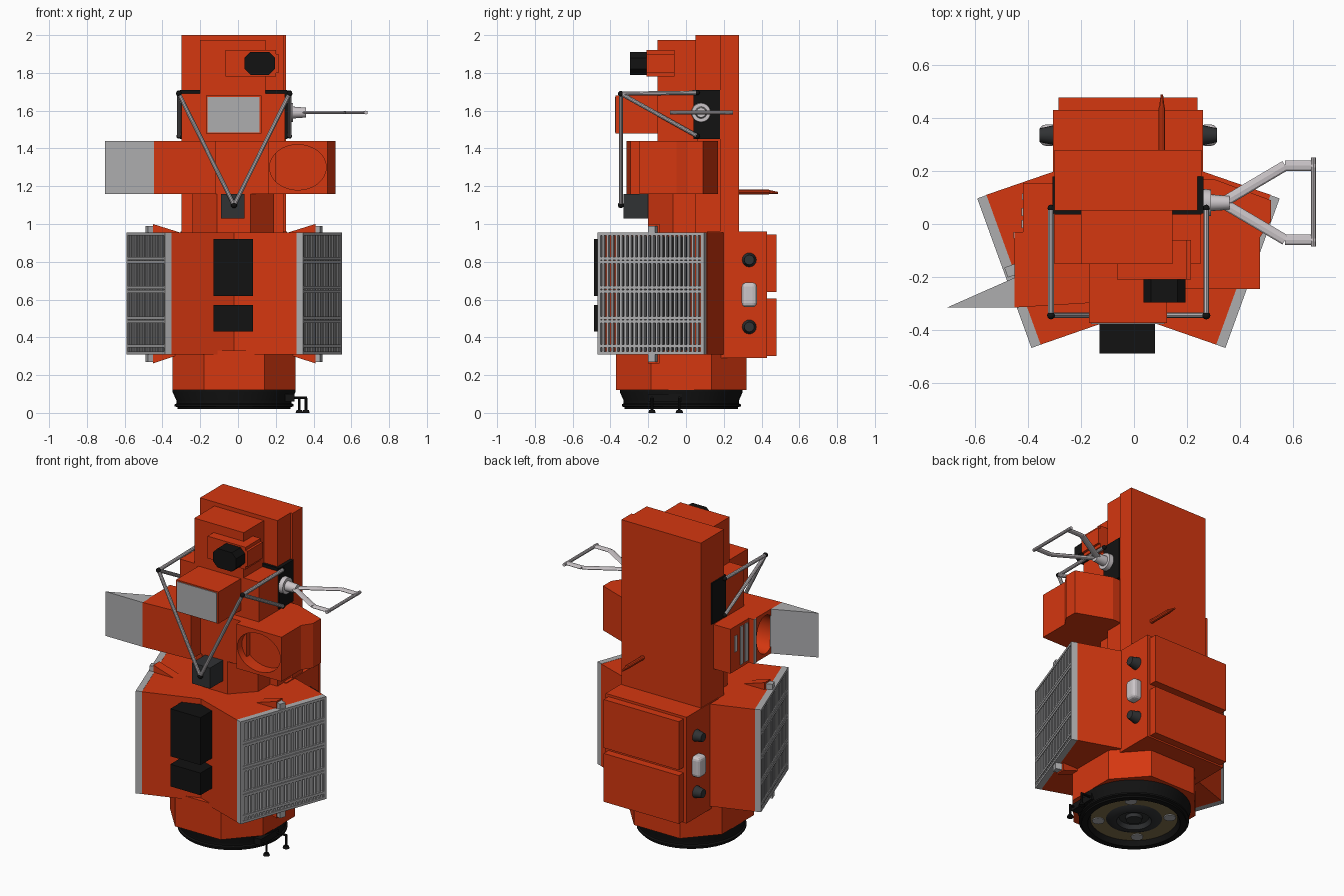
import bpy, bmesh, math
from mathutils import Matrix, Vector

if "Cube" in bpy.data.objects:
    bpy.data.objects.remove(bpy.data.objects["Cube"])

CX, CY = -0.021, -0.025          # symmetry centre of the lower body


def mat(name, r, g, b):
    m = bpy.data.materials.new(name)
    m.diffuse_color = (r, g, b, 1)
    m.use_nodes = True
    m.node_tree.nodes["Principled BSDF"].inputs["Base Color"].default_value = m.diffuse_color
    return m


ORANGE = mat("orange", 0.66, 0.038, 0.005)
GREY = mat("panel grey", 0.42, 0.42, 0.43)
LIGHT = mat("light metal", 0.60, 0.56, 0.58)
BLACK = mat("black", 0.006, 0.006, 0.006)
DARK = mat("dark grey", 0.03, 0.032, 0.034)
TAN = mat("tan", 0.22, 0.16, 0.07)


def finish(name, bm, m, smooth=False):
    bmesh.ops.recalc_face_normals(bm, faces=bm.faces)
    me = bpy.data.meshes.new(name)
    bm.to_mesh(me)
    bm.free()
    me.materials.append(m)
    ob = bpy.data.objects.new(name, me)
    bpy.context.collection.objects.link(ob)
    if smooth:
        bpy.context.view_layer.objects.active = ob
        ob.select_set(True)
        bpy.ops.object.shade_smooth_by_angle(angle=math.radians(35))
        ob.select_set(False)
    return ob


def boxes(name, items, m, M=Matrix()):
    bm = bmesh.new()
    for x0, x1, y0, y1, z0, z1 in items:
        S = Matrix.Translation(((x0 + x1) / 2, (y0 + y1) / 2, (z0 + z1) / 2)) @ \
            Matrix.Diagonal((x1 - x0, y1 - y0, z1 - z0, 1))
        bmesh.ops.create_cube(bm, size=1, matrix=M @ S)
    return finish(name, bm, m)


def box(name, x0, x1, y0, y1, z0, z1, m):
    return boxes(name, [(x0, x1, y0, y1, z0, z1)], m)


def prism(name, pts, z0, z1, m):
    bm = bmesh.new()
    f = bm.faces.new([bm.verts.new((x, y, z0)) for x, y in pts])
    r = bmesh.ops.extrude_face_region(bm, geom=[f])
    bmesh.ops.translate(bm, vec=(0, 0, z1 - z0),
                        verts=[v for v in r["geom"] if isinstance(v, bmesh.types.BMVert)])
    return finish(name, bm, m)


def cyl(name, a, b, r0, r1, m, n=16):
    a, b = Vector(a), Vector(b)
    bm = bmesh.new()
    R = (b - a).to_track_quat('Z', 'Y').to_matrix().to_4x4()
    bmesh.ops.create_cone(bm, cap_ends=True, segments=n, radius1=r0, radius2=r1,
                          depth=(b - a).length, matrix=Matrix.Translation((a + b) / 2) @ R)
    return finish(name, bm, m, True)


def ball(name, c, s, m, n=12):
    bm = bmesh.new()
    bmesh.ops.create_uvsphere(bm, u_segments=n, v_segments=n // 2 + 2, radius=1,
                              matrix=Matrix.Translation(c) @ Matrix.Diagonal((*s, 1)))
    return finish(name, bm, m, True)


def lathe(name, prof, m, n=40):
    bm = bmesh.new()
    rings = [[bm.verts.new((CX + r * math.cos(2 * math.pi * i / n),
                            CY + r * math.sin(2 * math.pi * i / n), z)) for i in range(n)] for r, z in prof]
    for p, q in zip(rings, rings[1:]):
        for i in range(n):
            bm.faces.new((p[i], p[(i + 1) % n], q[(i + 1) % n], q[i]))
    return finish(name, bm, m, True)


def recess(ob, c, axis, ry, rz, depth):
    # round pocket cut into a face
    d = Vector(axis)
    cut = cyl(ob.name + "_cutter", -d * depth, d * depth, 1, 1, ORANGE, 32)
    s = (1, ry, rz) if axis[0] else (ry, 1, rz)
    cut.data.transform(Matrix.Translation(c) @ Matrix.Diagonal((*s, 1)))
    mod = ob.modifiers.new("pocket", 'BOOLEAN')
    mod.operation, mod.object, mod.solver = 'DIFFERENCE', cut, 'EXACT'
    bpy.context.view_layer.objects.active = ob
    bpy.ops.object.modifier_apply(modifier=mod.name)
    bpy.data.objects.remove(cut)


# Base ring with its hollow underside
lathe("base_ring", [(0.29, 0.125), (0.325, 0.125), (0.325, 0.11), (0.305, 0.065), (0.305, 0.05), (0.315, 0.045),
                    (0.315, 0.035), (0.30, 0.03), (0.30, 0.02), (0.265, 0.02), (0.25, 0.05)], BLACK)
lathe("underside_plate", [(0.255, 0.05), (0.15, 0.05)], TAN)
lathe("underside_hub", [(0.16, 0.05), (0.13, 0.035), (0.10, 0.035), (0.085, 0.06), (0.05, 0.06),
                        (0.045, 0.04), (0.001, 0.04)], DARK)
for i in range(4):
    a = math.radians(45 + 90 * i)
    cyl("underside_port", (CX + 0.205 * math.cos(a), CY + 0.205 * math.sin(a), 0.044),
        (CX + 0.205 * math.cos(a), CY + 0.205 * math.sin(a), 0.055), 0.035, 0.035, GREY)

# Octagonal pedestal
w, d, e = 0.325, 0.345, 0.16
prism("pedestal", [(CX + x, CY + y) for x, y in ((-e, -d), (e, -d), (w, -e), (w, e), (e, d), (-e, d),
                                                  (-w, e), (-w, -e))], 0.12, 0.33, ORANGE)

# Small feet beside the ring
box("foot_bracket", 0.25, 0.30, -0.20, -0.02, 0.06, 0.10, BLACK)
for x, y in ((0.325, -0.18), (0.36, -0.035)):
    cyl("foot_arm", (0.27, y, 0.08), (x + 0.005, y, 0.08), 0.007, 0.007, BLACK, 8)
    cyl("foot_leg", (x, y, 0.08), (x, y, 0.01), 0.007, 0.007, BLACK, 8)
    cyl("foot_pad", (x, y, 0), (x, y, 0.014), 0.02, 0.015, BLACK, 12)

# Main body with a shallow V front and flared sides
half = [(0.331, -0.455), (0.536, 0.11), (0.275, 0.20), (0.275, 0.25)]
prism("main_body", [(CX, -0.34)] + [(CX + x, y) for x, y in half] +
      [(CX - x, y) for x, y in reversed(half)], 0.31, 0.955, ORANGE)
boxes("front_black_boxes", [(-0.13, 0.08, -0.488, -0.33, 0.62, 0.92),
                            (-0.13, 0.08, -0.488, -0.33, 0.43, 0.57)], BLACK)

# Louvred side panels, latches, wedges, thrusters: both sides
for s, side in ((1, "right"), (-1, "left")):
    u, n = Vector((0.341 * s, 0.94, 0)), Vector((0.94 * s, -0.341, 0))
    M = Matrix(((u.x, n.x, 0, CX + s * 0.331), (u.y, n.y, 0, -0.455), (0, 0, 1, 0), (0, 0, 0, 1)))
    rails = [(0, 0.60, 0.0, 0.037, z, z + 0.016) for z in (0.31, 0.345, 0.475, 0.495, 0.635, 0.655, 0.79, 0.81, 0.94)]
    posts = [(a, a + 0.016, 0.0, 0.037, 0.31, 0.956) for a in (0, 0.584)]
    boxes(side + "_panel_frame", rails + posts, GREY, M)
    boxes(side + "_panel_slats", [(0.022 + i * 0.0252, 0.034 + i * 0.0252, 0.008, 0.033, 0.315, 0.95)
                                  for i in range(23)], GREY, M)
    boxes(side + "_panel_core", [(0.09, 0.50, -0.01, 0.005, 0.33, 0.935)], BLACK, M)
    boxes(side + "_panel_latches", [(0.28, 0.32, -0.01, 0.03, 0.955, 0.99),
                                    (0.28, 0.32, -0.01, 0.03, 0.27, 0.31)], GREY, M)
    for zb, zt, lab in ((0.95, 1.0, "upper"), (0.315, 0.262, "lower")):
        bm = bmesh.new()
        vs = [[bm.verts.new((CX + s * x, y, z)) for x, z in ((0.27, zb), (0.43, zb), (0.43, zt))]
              for y in (-0.20, -0.14)]
        bm.faces.new(vs[0])
        bm.faces.new(vs[1])
        for i in range(3):
            j = (i + 1) % 3
            bm.faces.new((vs[0][i], vs[0][j], vs[1][j], vs[1][i]))
        finish(f"{side}_{lab}_wedge", bm, ORANGE)
    for z in (0.455, 0.81):
        cyl(side + "_thruster", (CX + s * 0.27, 0.335, z), (CX + s * 0.335, 0.335, z), 0.04, 0.026, DARK)
    tank = box(side + "_tank", CX + s * 0.30 - 0.035, CX + s * 0.30 + 0.035, 0.295, 0.375, 0.56, 0.69, LIGHT)
    bev = tank.modifiers.new("round", 'BEVEL')
    bev.width, bev.segments = 0.022, 3

# Rear column and back packs
box("rear_column", -0.30, 0.255, 0.18, 0.28, 0.30, 2.0, ORANGE)
box("front_column", -0.30, 0.24, 0.05, 0.19, 0.93, 2.0, ORANGE)
box("back_pack", -0.305, 0.26, 0.11, 0.43, 0.29, 0.96, ORANGE)
boxes("back_covers", [(-0.285, 0.24, 0.42, 0.478, 0.30, 0.605), (-0.285, 0.24, 0.42, 0.478, 0.64, 0.945)], ORANGE)
cyl("back_handle", (0.105, 0.27, 1.17), (0.105, 0.44, 1.17), 0.013, 0.013, ORANGE, 10)
cyl("back_handle_tip", (0.105, 0.43, 1.17), (0.105, 0.488, 1.165), 0.012, 0.005, ORANGE, 10)

# Neck and grey front box
prism("neck", [(-0.11, -0.20), (0.066, -0.20), (0.19, -0.07), (0.19, 0.12), (-0.24, 0.12), (-0.24, -0.07)],
      0.95, 1.17, ORANGE)
box("neck_box", -0.09, 0.035, -0.33, -0.19, 1.03, 1.16, DARK)

# Middle tier: centre, left arm with open door, right pod
box("middle_core", -0.30, 0.20, -0.20, 0.06, 1.16, 1.44, ORANGE)
arm = prism("left_arm", [(-0.45, -0.315), (-0.12, -0.295), (-0.12, -0.03), (-0.45, -0.03)], 1.16, 1.44, ORANGE)
recess(arm, (-0.45, -0.15, 1.30), (1, 0, 0), 0.09, 0.12, 0.12)
prism("left_door", [(-0.705, -0.315), (-0.445, -0.315), (-0.445, -0.20)], 1.16, 1.44, GREY)
box("left_frame_strip", -0.455, -0.449, -0.055, -0.03, 1.16, 1.44, GREY)
box("left_rear_arm", -0.418, -0.29, -0.04, 0.155, 1.16, 1.44, ORANGE)
boxes("left_rear_slots", [(-0.424, -0.41, -0.015, 0.015, 1.18, 1.42), (-0.424, -0.41, 0.03, 0.06, 1.18, 1.42)], GREY)
box("left_rear_vent", -0.423, -0.41, 0.09, 0.115, 1.28, 1.38, LIGHT)
pod = prism("right_pod", [(0.16, -0.245), (0.475, -0.245), (0.475, -0.05), (0.516, 0.01), (0.516, 0.09),
                          (0.30, 0.17), (0.16, 0.17)], 1.16, 1.44, ORANGE)
recess(pod, (0.317, -0.245, 1.30), (0, 1, 0), 0.15, 0.12, 0.08)

# Upper tier: window box, shoulder box, head and camera
box("shoulder_box", -0.30, 0.25, -0.15, 0.06, 1.44, 1.69, ORANGE)
box("window_box", -0.17, 0.125, -0.373, -0.14, 1.48, 1.68, ORANGE)
box("window", -0.162, 0.115, -0.377, -0.371, 1.485, 1.672, GREY)
box("head", -0.20, 0.145, -0.15, 0.06, 1.68, 1.975, ORANGE)
box("camera_box", -0.065, 0.20, -0.21, -0.06, 1.78, 1.92, ORANGE)
box("camera_side", 0.20, 0.215, -0.21, -0.06, 1.80, 1.90, ORANGE)
prism_pts = [(0.035, 0.03), (0.065, 0.06), (0.165, 0.06), (0.195, 0.03),
             (0.195, -0.03), (0.165, -0.06), (0.065, -0.06), (0.035, -0.03)]
lens = prism("camera_lens", prism_pts, 0, 0.09, BLACK)
lens.data.transform(Matrix.Translation((0, -0.207, 1.85)) @ Matrix.Rotation(math.radians(90), 4, 'X'))

# Black brackets at the column sides
boxes("side_brackets", [(-0.308, -0.29, 0.04, 0.18, 1.45, 1.71), (0.235, 0.262, 0.04, 0.18, 1.45, 1.71),
                        (-0.30, -0.19, 0.035, 0.055, 1.685, 1.71), (0.14, 0.255, 0.035, 0.055, 1.685, 1.71)], BLACK)

# Tubular frame in front
tip = (-0.021, -0.345, 1.10)
for x in (-0.313, 0.273):
    top = (x, -0.345, 1.69)
    for end in (tip, (x, 0.06, 1.695), (x, 0.06, 1.465)):
        cyl("frame_tube", top, end, 0.011, 0.011, LIGHT, 10)
    ball("frame_joint", top, (0.015, 0.015, 0.015), BLACK)
    for z in (1.695, 1.465):
        ball("frame_mount", (x, 0.06, z), (0.013, 0.013, 0.013), BLACK)
ball("frame_tip", tip, (0.016, 0.016, 0.016), BLACK)

# Fork antenna on the right
cyl("antenna_disc", (0.262, 0.08, 1.59), (0.29, 0.08, 1.59), 0.052, 0.05, LIGHT, 20)
cyl("antenna_hub", (0.285, 0.08, 1.59), (0.36, 0.08, 1.59), 0.032, 0.026, LIGHT)
for k in (1, -1):
    pts = [(0.35, 0.08 + 0.01 * k), (0.57, 0.08 + 0.14 * k), (0.685, 0.08 + 0.14 * k)]
    for a, b in zip(pts, pts[1:]):
        t = cyl("antenna_fork", (*a, 0), (*b, 0), 0.02, 0.02, LIGHT, 8)
        t.data.transform(Matrix.Translation((0, 0, 1.59)) @ Matrix.Diagonal((1, 1, 0.4, 1)))
cyl("antenna_bar", (0.677, -0.085, 1.59), (0.677, 0.25, 1.59), 0.01, 0.01, LIGHT, 10)
